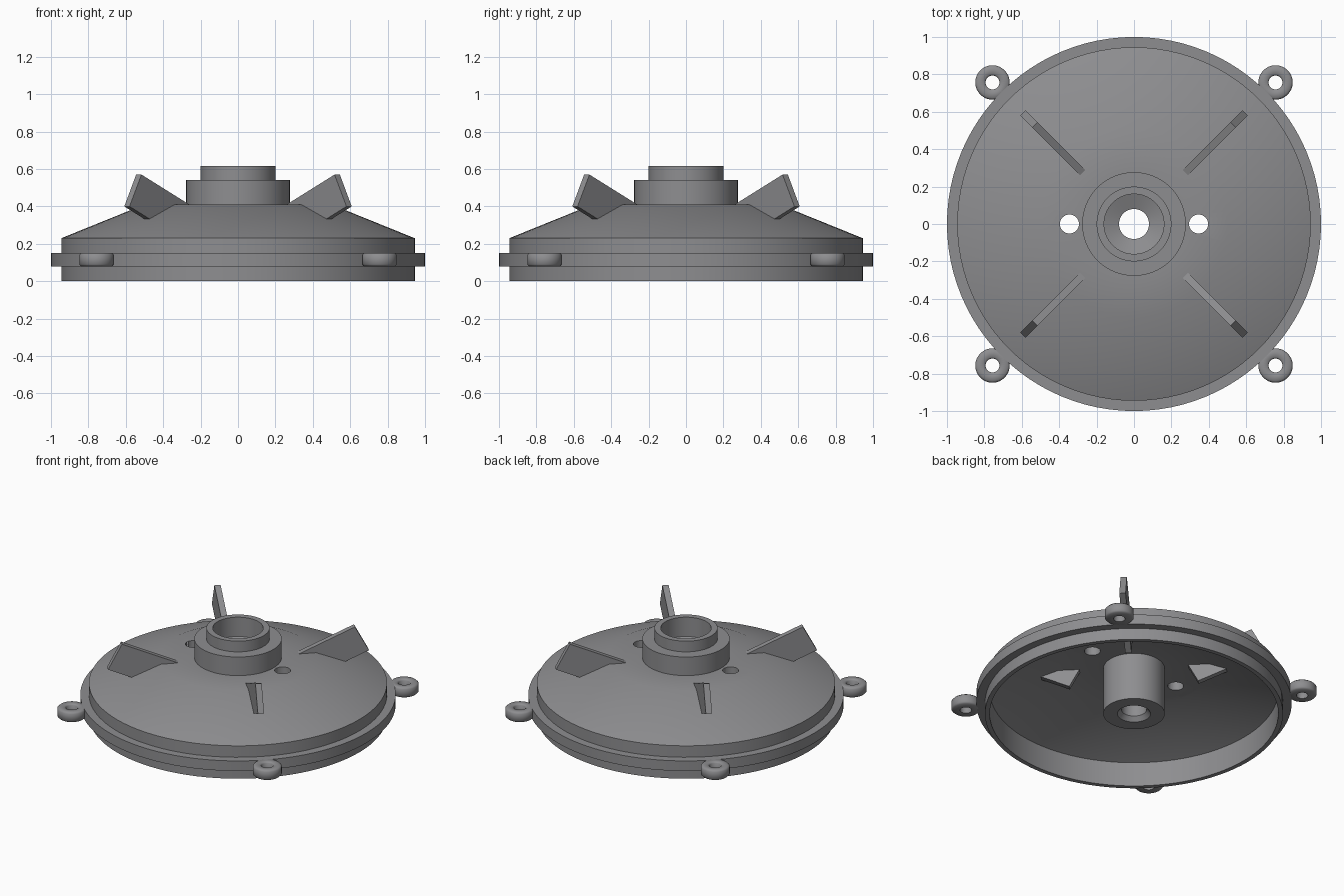
import bpy, bmesh, math
from mathutils import Vector

if "Cube" in bpy.data.objects:
    bpy.data.objects.remove(bpy.data.objects["Cube"])

grey = bpy.data.materials.new("plain_grey")
grey.diffuse_color = (0.27, 0.27, 0.28, 1)
grey.use_nodes = True
grey.node_tree.nodes["Principled BSDF"].inputs["Base Color"].default_value = grey.diffuse_color


def finish(name, bm, mat=grey, angle=30):
    bmesh.ops.recalc_face_normals(bm, faces=bm.faces)
    me = bpy.data.meshes.new(name)
    bm.to_mesh(me)
    bm.free()
    if mat:
        me.materials.append(mat)
    ob = bpy.data.objects.new(name, me)
    bpy.context.collection.objects.link(ob)
    bpy.ops.object.select_all(action='DESELECT')
    ob.select_set(True)
    bpy.context.view_layer.objects.active = ob
    if angle:
        bpy.ops.object.shade_smooth_by_angle(angle=math.radians(angle))
    return ob


def revolve(name, profile, steps, centre=(0, 0), mat=grey, angle=30):
    """Spin a closed (radius, height) profile around a vertical axis."""
    bm = bmesh.new()
    rings = []
    for i in range(steps):
        a = 2 * math.pi * i / steps
        rings.append([bm.verts.new((centre[0] + r * math.cos(a),
                                    centre[1] + r * math.sin(a), z))
                      for r, z in profile])
    n = len(profile)
    for i in range(steps):
        p, q = rings[i], rings[(i + 1) % steps]
        for j in range(n):
            k = (j + 1) % n
            bm.faces.new((p[j], q[j], q[k], p[k]))
    return finish(name, bm, mat, angle)


# Domed cover with flange, stepped hub, bore and hanging inner boss
cover_profile = [
    (0.945, 0.0), (0.945, 0.08), (1.0, 0.08), (1.0, 0.15), (0.945, 0.15),
    (0.945, 0.23), (0.50, 0.41), (0.277, 0.41), (0.277, 0.54), (0.20, 0.54),
    (0.20, 0.615), (0.16, 0.615), (0.16, 0.48), (0.08, 0.45), (0.08, 0.03),
    (0.105, 0.0), (0.195, 0.0), (0.195, 0.33), (0.48, 0.33), (0.915, 0.17),
    (0.915, 0.0)]
cover = revolve("domed_cover", cover_profile, 96, angle=None)

# Two vent holes beside the hub
for side in (-1, 1):
    bm = bmesh.new()
    bmesh.ops.create_cone(bm, cap_ends=True, segments=32, radius1=0.051,
                          radius2=0.051, depth=0.4)
    bmesh.ops.translate(bm, verts=bm.verts, vec=(side * 0.345, 0, 0.37))
    cutter = finish("vent_hole_cutter", bm, None, None)
    cutter.hide_render = True
    cutter.hide_set(True)
    cut = cover.modifiers.new("vent_hole", 'BOOLEAN')
    cut.operation = 'DIFFERENCE'
    cut.solver = 'EXACT'
    cut.object = cutter
bpy.ops.object.select_all(action='DESELECT')
cover.select_set(True)
bpy.context.view_layer.objects.active = cover
for m in list(cover.modifiers):
    bpy.ops.object.modifier_apply(modifier=m.name)
bpy.ops.object.shade_smooth_by_angle(angle=math.radians(30))
for ob in [o for o in bpy.data.objects if o.name.startswith("vent_hole_cutter")]:
    bpy.data.objects.remove(ob)

# Slanted fins passing through the cover, and screw lugs, on the diagonals
fin_side = [(0.75, 0.57), (0.84, 0.40), (0.41, 0.21), (0.32, 0.38)]
lug_profile = [(0.037, 0.08), (0.082, 0.08), (0.092, 0.09), (0.092, 0.14),
               (0.082, 0.15), (0.045, 0.15), (0.037, 0.142)]
for i in range(4):
    a = math.radians(45 + 90 * i)
    out = Vector((math.cos(a), math.sin(a), 0))
    across = Vector((-out.y, out.x, 0)) * 0.02
    bm = bmesh.new()
    left, right = [[bm.verts.new(out * r + across * s + Vector((0, 0, z)))
                    for r, z in fin_side] for s in (-1, 1)]
    bm.faces.new(left)
    bm.faces.new(right[::-1])
    for j in range(4):
        k = (j + 1) % 4
        bm.faces.new((left[k], left[j], right[j], right[k]))
    finish(f"fin_{i + 1}", bm)
    revolve(f"screw_lug_{i + 1}", lug_profile, 32,
            (out.x * 1.07, out.y * 1.07), angle=50)
